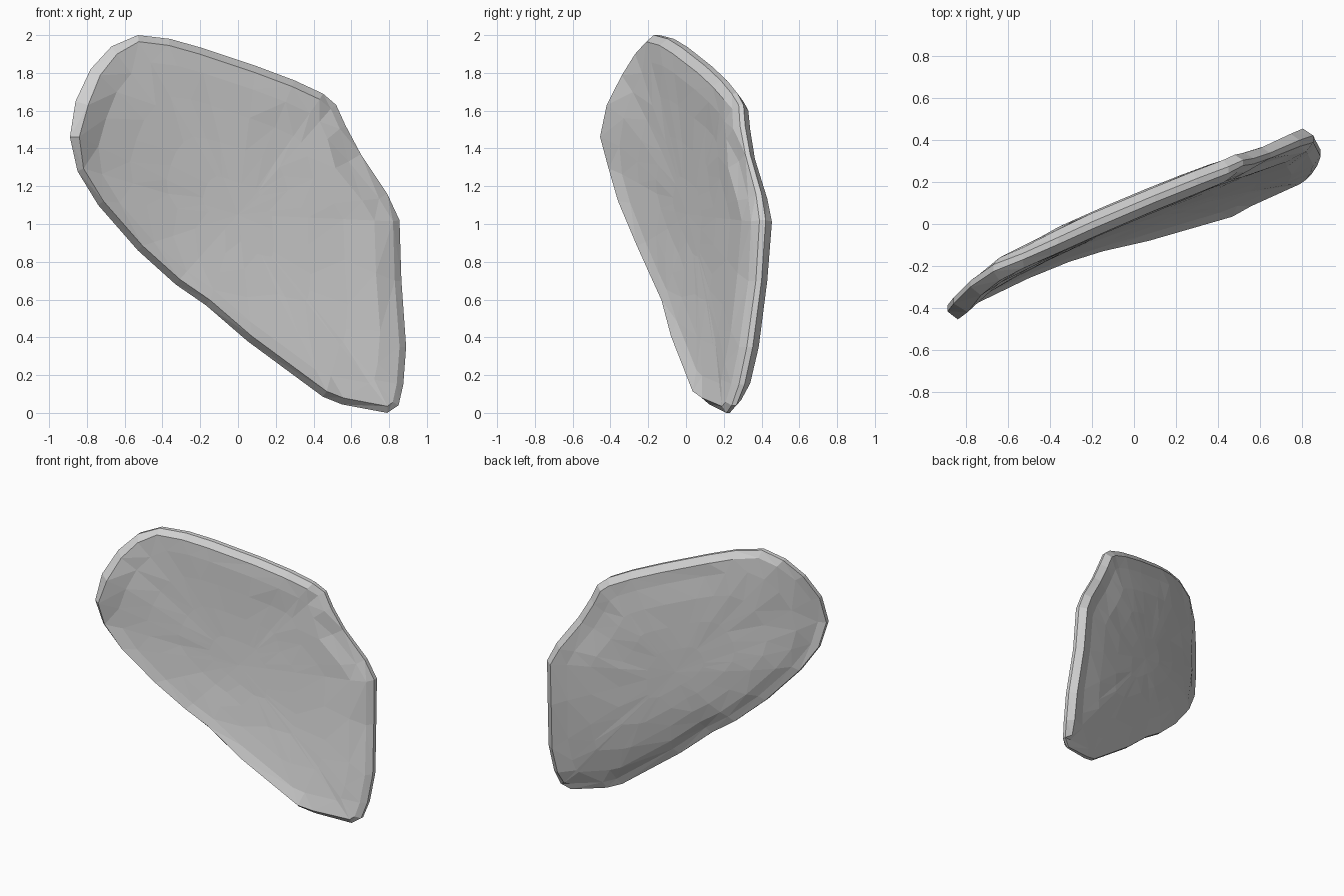
import bpy, bmesh, math, random
from mathutils import Vector

if "Cube" in bpy.data.objects:
    bpy.data.objects.remove(bpy.data.objects["Cube"])

random.seed(4)

# Outline of the shard: x, z, front y, back y (clockwise from the top)
OUTLINE = [
    (-.53, 2.0, -.21, -.11), (-.36, 1.98, -.14, -.03), (-.20, 1.935, -.07, .045),
    (.10, 1.835, .06, .17), (.30, 1.76, .14, .25), (.45, 1.69, .20, .305),
    (.52, 1.63, .245, .33), (.57, 1.52, .25, .34), (.65, 1.37, .28, .365),
    (.79, 1.16, .33, .43), (.855, 1.02, .345, .455), (.865, .70, .33, .43),
    (.89, .35, .28, .385), (.875, .15, .24, .34), (.85, .04, .21, .29),
    (.79, 0, .19, .25), (.55, .045, .085, .18), (.45, .085, .035, .14),
    (.05, .38, -.08, .04), (-.17, .57, -.13, -.03), (-.33, .68, -.18, -.07),
    (-.53, .86, -.26, -.15), (-.74, 1.10, -.36, -.25), (-.85, 1.28, -.41, -.33),
    (-.89, 1.46, -.455, -.36), (-.86, 1.65, -.42, -.32), (-.78, 1.82, -.34, -.24),
    (-.67, 1.94, -.27, -.16)]
N = len(OUTLINE)
EDGE = [Vector(p[:2]) for p in OUTLINE]
CENTRE = Vector((0, 1.05))
# Wider front bevel at the chipped corner and the rounded upper left
WIDE = {7: .035, 8: .075, 9: .05, 24: .05, 25: .07, 26: .06, 27: .05}


def inset(i, amount):
    """Outline point moved inwards, square to its neighbours."""
    d = (EDGE[(i + 1) % N] - EDGE[i - 1]).normalized()
    return EDGE[i] + Vector((d.y, -d.x)) * amount


def blend(p, values):
    """Mean value interpolation of rim depths at a point inside."""
    rel = [e - p for e in EDGE]
    half = []
    for i in range(N):
        a, b = rel[i], rel[(i + 1) % N]
        ang = math.atan2(a.x * b.y - a.y * b.x, a.dot(b))
        half.append(math.tan(ang / 2))
    w = [(half[i - 1] + half[i]) / rel[i].length for i in range(N)]
    return sum(a * b for a, b in zip(w, values)) / sum(w)


bm = bmesh.new()


def face_rings(column, width, bulge, power):
    """Rings from the bevel edge to the middle of one broad face."""
    depth = [p[column] for p in OUTLINE]
    rim = [inset(i, width(i)) for i in range(N)]
    rings = [[bm.verts.new((p.x, y, p.y)) for p, y in zip(rim, depth)]]
    for t, rough in ((.88, .003), (.68, .003), (.45, .002), (.22, 0)):
        ring = []
        for p in rim:
            q = CENTRE + (p - CENTRE) * t
            y = blend(q, depth) + bulge * (1 - t ** power) + random.uniform(-rough, rough)
            ring.append(bm.verts.new((q.x, y, q.y)))
        rings.append(ring)
    mid = bm.verts.new((CENTRE.x, blend(CENTRE, depth) + bulge, CENTRE.y))
    return rings, mid


def side_ring(f):
    """Outline ring at a fraction of the rim thickness."""
    return [bm.verts.new((x, a + (b - a) * f, z)) for x, z, a, b in OUTLINE]


# Hollow front, bevelled rim and rounded back
front, front_mid = face_rings(2, lambda i: WIDE.get(i, .035), .045, 2)
back, back_mid = face_rings(3, lambda i: .05, .06, 3)
rings = front[::-1] + [side_ring(.4), side_ring(.7)] + back
for r, s in zip(rings, rings[1:]):
    for i in range(N):
        j = (i + 1) % N
        bm.faces.new((r[i], r[j], s[j], s[i]))
for i in range(N):
    j = (i + 1) % N
    bm.faces.new((front_mid, rings[0][j], rings[0][i]))
    bm.faces.new((back_mid, rings[-1][i], rings[-1][j]))
bmesh.ops.triangulate(bm, faces=bm.faces[:], quad_method='SHORT_EDGE')
bmesh.ops.recalc_face_normals(bm, faces=bm.faces[:])

mesh = bpy.data.meshes.new("curved_shard")
bm.to_mesh(mesh)
bm.free()
grey = bpy.data.materials.new("light_grey")
grey.diffuse_color = (.64, .64, .64, 1)
grey.use_nodes = True
grey.node_tree.nodes["Principled BSDF"].inputs["Base Color"].default_value = grey.diffuse_color
mesh.materials.append(grey)
bpy.context.collection.objects.link(bpy.data.objects.new("curved_shard", mesh))
